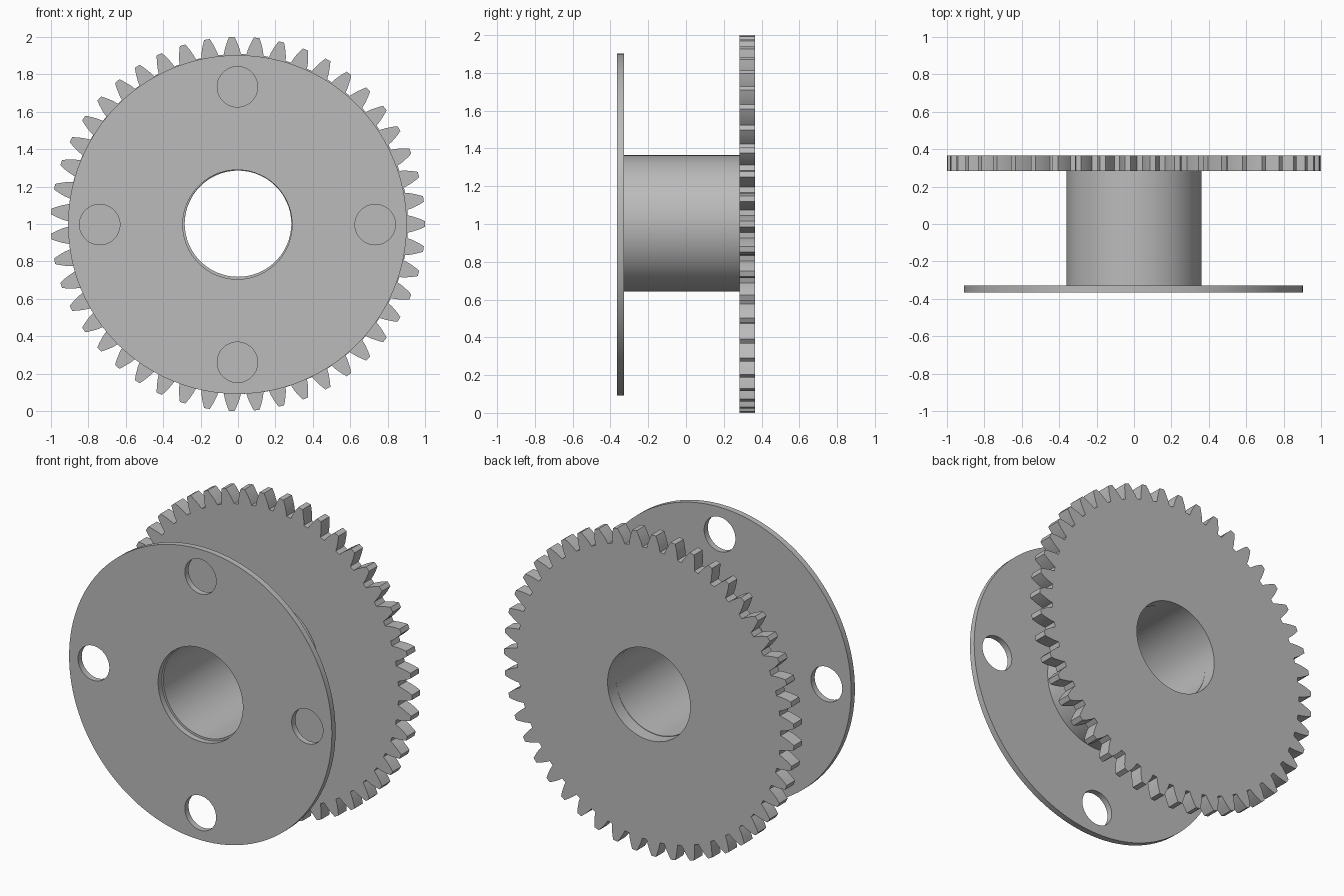
import bpy
import bmesh
from math import sin, cos, pi, radians

old = bpy.data.objects.get("Cube")
if old:
    bpy.data.objects.remove(old, do_unlink=True)

grey = bpy.data.materials.new("plain grey")
grey.use_nodes = True
colour = (0.5, 0.5, 0.5, 1)
grey.diffuse_color = colour
grey.node_tree.nodes["Principled BSDF"].inputs["Base Color"].default_value = colour


def circle(radius, x=0, z=0, sides=96):
    return [(x + radius * cos(2 * pi * i / sides), z + radius * sin(2 * pi * i / sides))
            for i in range(sides)]


def gear_outline(teeth, flank):
    """Closed outline; flank lists (radius, half thickness) from root to tip."""
    side = [(r, -w) for r, w in flank]
    tooth = side + [(r, w) for r, w in reversed(flank)]
    points = []
    for k in range(teeth):
        for r, w in tooth:
            a = 2 * pi * k / teeth + w / r
            points.append((r * cos(a), r * sin(a)))
    return points


def plate(name, outlines, y_front, y_back, centre):
    """Extrude nested outlines along y; inner outlines become holes."""
    curve = bpy.data.curves.new(name, "CURVE")
    curve.dimensions = "2D"
    curve.fill_mode = "BOTH"
    curve.extrude = (y_back - y_front) / 2
    for outline in outlines:
        spline = curve.splines.new("POLY")
        spline.points.add(len(outline) - 1)
        for point, (x, z) in zip(spline.points, outline):
            point.co = (x, z, 0, 1)
        spline.use_cyclic_u = True
    obj = bpy.data.objects.new(name, curve)
    bpy.context.collection.objects.link(obj)
    obj.rotation_euler.x = radians(90)
    obj.location = (centre[0], (y_front + y_back) / 2, centre[1])
    bpy.ops.object.select_all(action="DESELECT")
    obj.select_set(True)
    bpy.context.view_layer.objects.active = obj
    bpy.ops.object.convert(target="MESH")
    obj = bpy.context.object
    # Weld caps to walls and face everything outward
    bm = bmesh.new()
    bm.from_mesh(obj.data)
    bmesh.ops.remove_doubles(bm, verts=bm.verts, dist=0.0001)
    bmesh.ops.recalc_face_normals(bm, faces=bm.faces)
    bm.to_mesh(obj.data)
    bm.free()
    obj.data.materials.clear()
    obj.data.materials.append(grey)
    bpy.ops.object.shade_smooth_by_angle(angle=radians(30))
    return obj


FRONT, FLANGE_BACK, GEAR_FRONT, BACK = -0.365, -0.328, 0.283, 0.365
BORE = 0.285

# Thin front flange with four round holes
holes = [circle(0.108, 0.736 * cos(k * pi / 2), 0.736 * sin(k * pi / 2), 48) for k in range(4)]
plate("front_flange", [circle(0.905, sides=128), circle(BORE + 0.007)] + holes,
      FRONT, FLANGE_BACK, (-0.003, 0.997))

# Hollow hub between the plates
plate("hub", [circle(0.361), circle(BORE)], FLANGE_BACK, GEAR_FRONT, (0, 1.003))

# Toothed rear wheel
flank = [(0.908, 0.046), (0.935, 0.040), (0.959, 0.032), (0.98, 0.024), (1.0, 0.015)]
plate("rear_gear", [gear_outline(47, flank), circle(BORE)], GEAR_FRONT, BACK, (0, 1.0))
